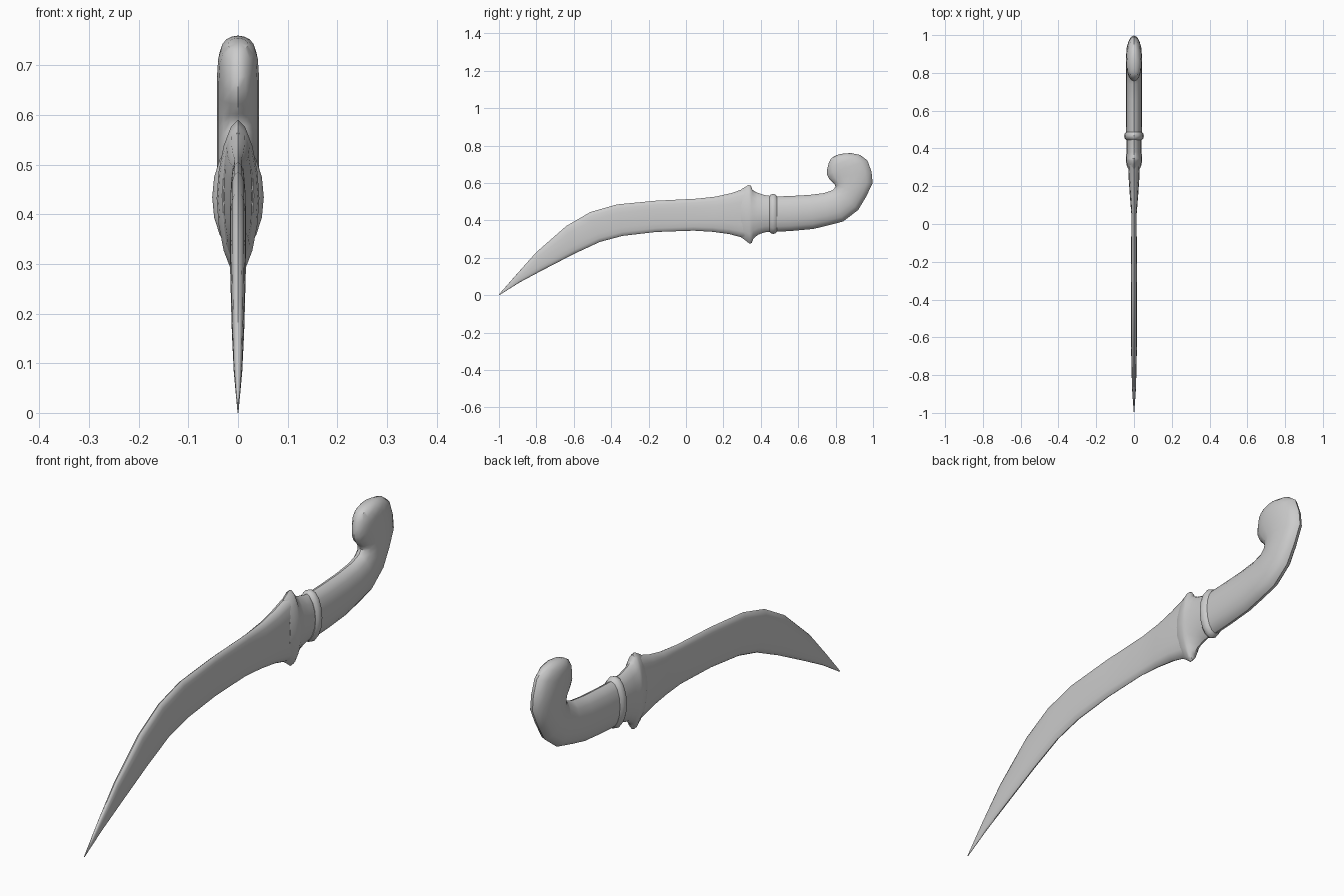
import bpy, bmesh, math
from mathutils import Vector

mat = bpy.data.materials.new("plain grey")
mat.diffuse_color = (0.6, 0.6, 0.6, 1)


def loft(name, sections, sides=16, power=1.0, angle=40):
    """Skin sections of (upper y, upper z, lower y, lower z, half width)."""
    bm = bmesh.new()
    rings = []
    for uy, uz, ly, lz, w in sections:
        up, low = Vector((0, uy, uz)), Vector((0, ly, lz))
        mid, half = (up + low) / 2, (up - low) / 2
        ring = []
        for i in range(sides):
            a = math.tau * i / sides
            c, s = math.cos(a), math.sin(a)
            x = w * math.copysign(abs(s) ** power, s)
            t = math.copysign(abs(c) ** power, c)
            ring.append(bm.verts.new(mid + half * t + Vector((x, 0, 0))))
        rings.append(ring)
    for r, q in zip(rings, rings[1:]):
        for i in range(sides):
            j = (i + 1) % sides
            bm.faces.new((r[i], r[j], q[j], q[i]))
    bm.faces.new(rings[0])
    bm.faces.new(rings[-1])
    bmesh.ops.recalc_face_normals(bm, faces=bm.faces)
    mesh = bpy.data.meshes.new(name)
    bm.to_mesh(mesh)
    bm.free()
    mesh.materials.append(mat)
    ob = bpy.data.objects.new(name, mesh)
    bpy.context.collection.objects.link(ob)
    bpy.ops.object.select_all(action='DESELECT')
    ob.select_set(True)
    bpy.context.view_layer.objects.active = ob
    bpy.ops.object.shade_smooth_by_angle(angle=math.radians(angle))
    return ob


# Curved blade, flaring into the guard
loft("blade", [
    (-1.0, 0.004, -0.998, 0.0, 0.001),
    (-0.90, 0.118, -0.89, 0.068, 0.009),
    (-0.80, 0.23, -0.77, 0.132, 0.013),
    (-0.64, 0.37, -0.60, 0.22, 0.016),
    (-0.51, 0.445, -0.46, 0.285, 0.016),
    (-0.37, 0.485, -0.34, 0.317, 0.016),
    (-0.16, 0.505, -0.16, 0.338, 0.015),
    (0.06, 0.516, 0.04, 0.345, 0.014),
    (0.16, 0.527, 0.14, 0.339, 0.022),
    (0.24, 0.545, 0.23, 0.327, 0.028),
    (0.32, 0.572, 0.32, 0.303, 0.031),
], power=0.8)

# Guard with upper and lower points, narrowing to a collar
loft("guard", [
    (0.295, 0.566, 0.295, 0.309, 0.032),
    (0.315, 0.578, 0.315, 0.295, 0.040),
    (0.335, 0.590, 0.34, 0.275, 0.043),
    (0.347, 0.585, 0.352, 0.280, 0.043),
    (0.355, 0.563, 0.36, 0.302, 0.042),
    (0.38, 0.548, 0.385, 0.323, 0.040),
    (0.42, 0.535, 0.42, 0.336, 0.040),
    (0.46, 0.530, 0.46, 0.340, 0.040),
], power=1.15)

# Raised ring between guard and grip
loft("collar_ring", [
    (0.446, 0.528, 0.446, 0.341, 0.041),
    (0.454, 0.538, 0.454, 0.331, 0.049),
    (0.466, 0.542, 0.466, 0.327, 0.052),
    (0.478, 0.538, 0.478, 0.331, 0.049),
    (0.488, 0.526, 0.488, 0.341, 0.041),
])

# Grip curling up into the hooked pommel
loft("grip", [
    (0.46, 0.527, 0.46, 0.338, 0.041),
    (0.56, 0.530, 0.56, 0.343, 0.042),
    (0.66, 0.536, 0.68, 0.354, 0.042),
    (0.74, 0.546, 0.76, 0.373, 0.042),
    (0.785, 0.562, 0.84, 0.394, 0.042),
    (0.80, 0.580, 0.92, 0.455, 0.042),
    (0.795, 0.592, 0.965, 0.53, 0.042),
    (0.785, 0.602, 0.998, 0.60, 0.042),
    (0.765, 0.622, 0.992, 0.66, 0.042),
    (0.754, 0.645, 0.970, 0.72, 0.042),
    (0.755, 0.675, 0.930, 0.750, 0.040),
    (0.763, 0.705, 0.880, 0.760, 0.034),
    (0.775, 0.730, 0.825, 0.755, 0.020),
    (0.790, 0.741, 0.802, 0.747, 0.006),
])
